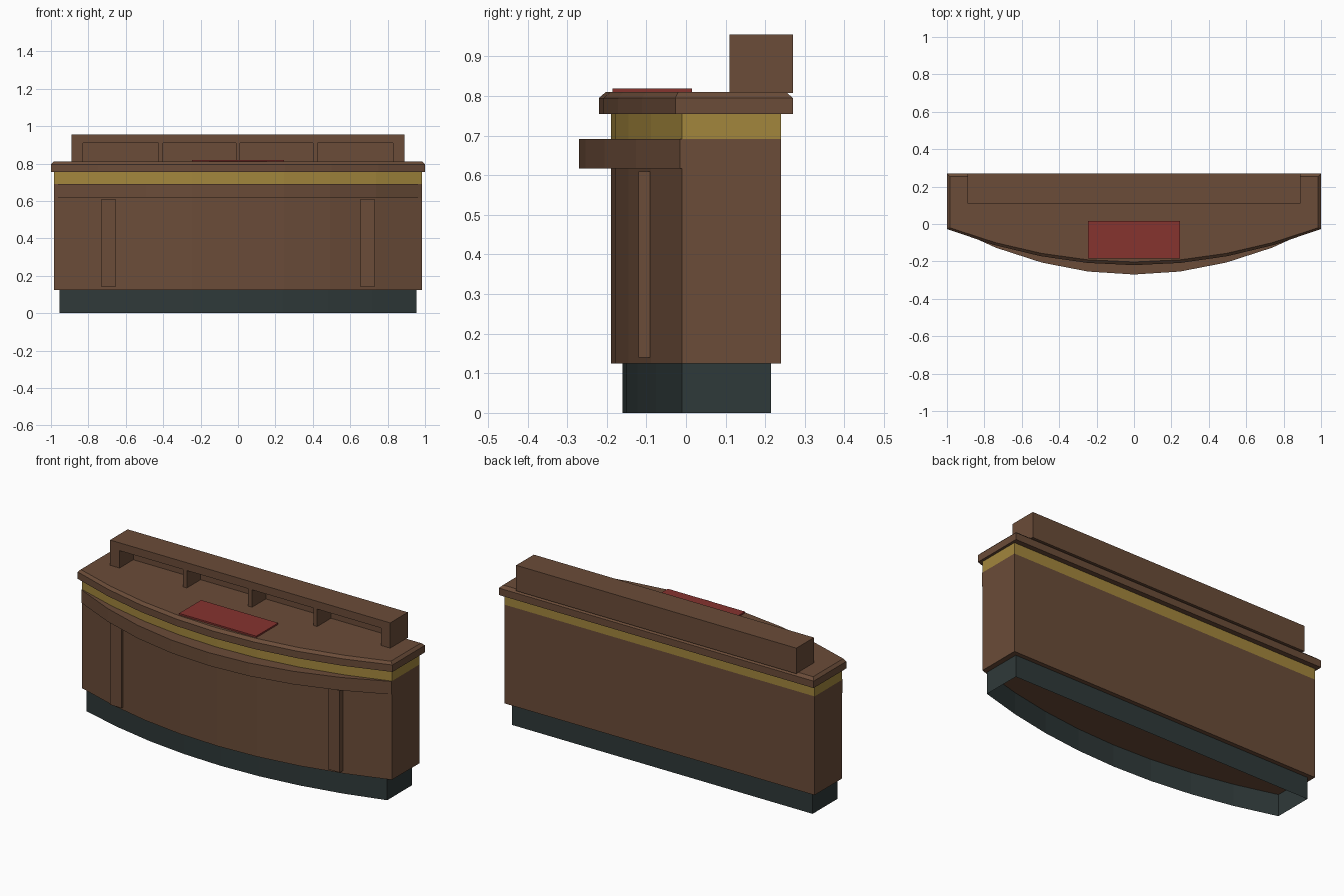
import bpy, bmesh

cube = bpy.data.objects.get("Cube")
if cube:
    bpy.data.objects.remove(cube, do_unlink=True)


def material(name, rgb):
    m = bpy.data.materials.new(name)
    m.use_nodes = True
    m.diffuse_color = (*rgb, 1)
    m.node_tree.nodes["Principled BSDF"].inputs["Base Color"].default_value = (*rgb, 1)
    return m


WOOD = material("brown wood", (0.145, 0.072, 0.040))
GOLD = material("brass trim", (0.365, 0.240, 0.046))
RED = material("red blotter", (0.240, 0.033, 0.028))
DARK = material("dark plinth", (0.028, 0.041, 0.041))


def finish(name, bm, *mats):
    bmesh.ops.recalc_face_normals(bm, faces=bm.faces)
    me = bpy.data.meshes.new(name)
    bm.to_mesh(me)
    bm.free()
    for m in mats:
        me.materials.append(m)
    ob = bpy.data.objects.new(name, me)
    bpy.context.collection.objects.link(ob)
    return ob


def outline(half, back, side, centre, segs=8):
    """Plan shape: straight back and ends, bowed front."""
    pts = [(half, back), (-half, back)]
    for i in range(segs + 1):
        t = 2 * i / segs - 1
        pts.append((t * half, centre + (side - centre) * t * t))
    return pts


def loft(name, rings, mats, capped=True):
    """Stack of (z, outline) rings joined by quads; one material per tier."""
    bm = bmesh.new()
    loops = [[bm.verts.new((x, y, z)) for x, y in pts] for z, pts in rings]
    n = len(loops[0])
    for tier, (a, b) in enumerate(zip(loops, loops[1:])):
        for i in range(n):
            j = (i + 1) % n
            f = bm.faces.new((a[i], a[j], b[j], b[i]))
            f.material_index = min(tier, len(mats) - 1)
    if capped:
        bm.faces.new(loops[0])
        top = bm.faces.new(loops[-1])
        top.material_index = len(mats) - 1
    return finish(name, bm, *mats)


def box(name, x, y, z, mat):
    bm = bmesh.new()
    bmesh.ops.create_cube(bm, size=1)
    for v in bm.verts:
        for k, (lo, hi) in enumerate((x, y, z)):
            v.co[k] = lo if v.co[k] < 0 else hi
    return finish(name, bm, mat)


# Hollow plinth, open underneath
foot = outline(0.955, 0.215, -0.01, -0.16)
loft("plinth", [(0, foot), (0.125, foot)], [DARK], capped=False)

# Bowed cabinet with a brass band around the top
shell = outline(0.985, 0.24, -0.01, -0.19)
loft("cabinet", [(0.125, shell), (0.692, shell), (0.757, shell)], [WOOD, GOLD])

# Projecting front rail
rail = outline(0.985, 0.0, -0.015, -0.27)
loft("front_rail", [(0.617, rail), (0.692, rail)], [WOOD])

# Desk top with chamfered upper edge
slab = outline(1.0, 0.27, -0.027, -0.22)
inset = outline(0.985, 0.253, -0.02, -0.203)
loft("desk_top", [(0.755, slab), (0.795, slab), (0.81, inset)], [WOOD])

# Slim pilasters on the front
for side, s in (("left", 1), ("right", -1)):
    box("pilaster_" + side, sorted((s * 0.655, s * 0.73)), (-0.12, -0.08), (0.14, 0.61), WOOD)

# Pigeonhole riser along the back edge
box("riser_top", (-0.89, 0.89), (0.11, 0.27), (0.91, 0.955), WOOD)
box("riser_back", (-0.89, 0.89), (0.235, 0.27), (0.808, 0.91), WOOD)
for side, s in (("left", 1), ("right", -1)):
    box("riser_end_" + side, sorted((s * 0.83, s * 0.89)), (0.11, 0.235), (0.808, 0.91), WOOD)
for i in (-1, 0, 1):
    c = i * 0.414
    box("riser_divider", (c - 0.012, c + 0.012), (0.11, 0.235), (0.808, 0.91), WOOD)

# Writing blotter
box("blotter", (-0.245, 0.245), (-0.185, 0.015), (0.81, 0.819), RED)
